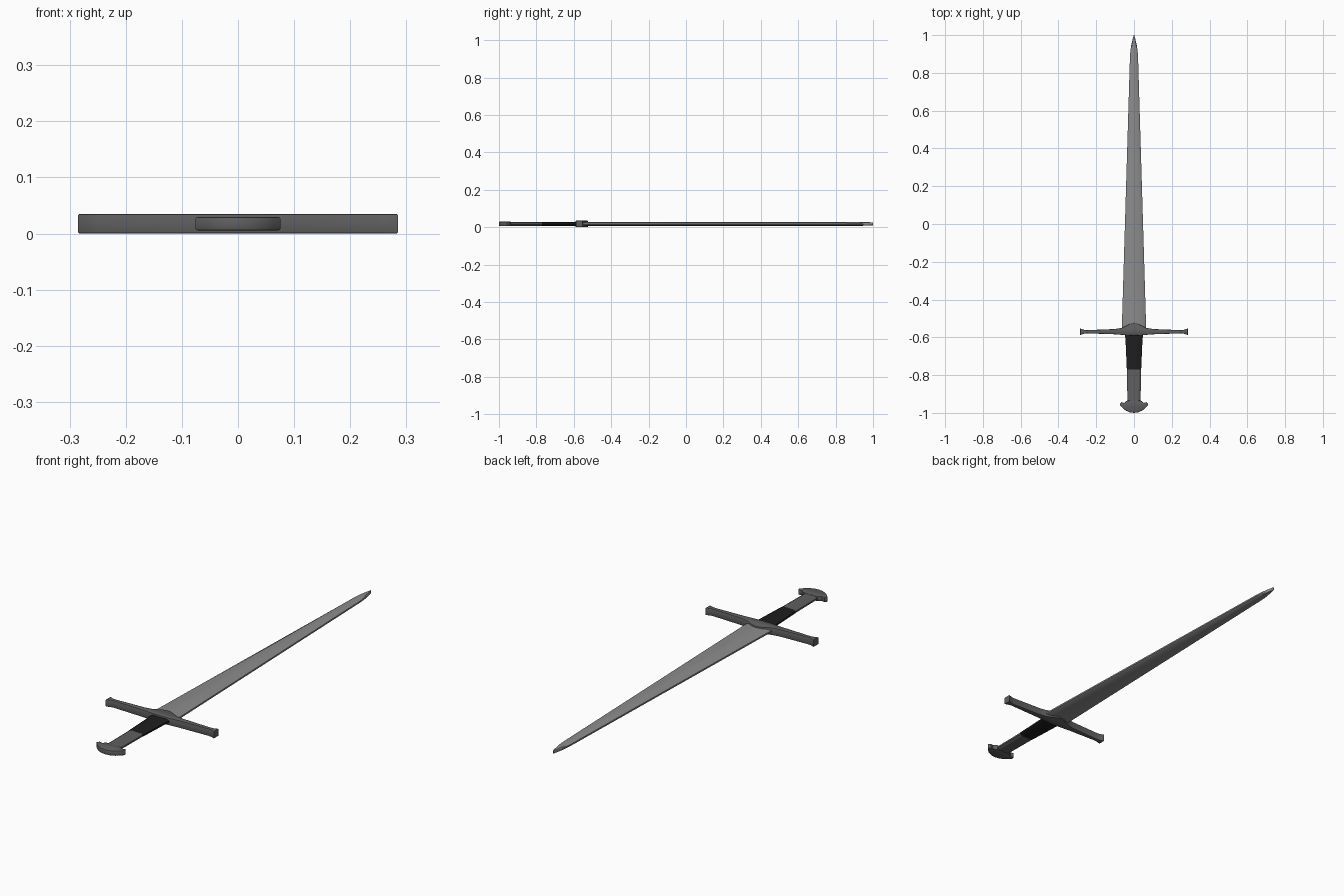
import bpy, bmesh

if "Cube" in bpy.data.objects:
    bpy.data.objects.remove(bpy.data.objects["Cube"])

ZC = 0.0175  # mid height of the lying sword


def material(name, rgb):
    m = bpy.data.materials.new(name)
    m.diffuse_color = (*rgb, 1)
    m.use_nodes = True
    m.node_tree.nodes["Principled BSDF"].inputs["Base Color"].default_value = m.diffuse_color
    return m


steel = material("blade steel", (0.26, 0.26, 0.26))
iron = material("dark iron", (0.115, 0.115, 0.115))
leather = material("black leather", (0.013, 0.013, 0.013))


def finish(bm, name, mat, angle=0.5):
    bmesh.ops.recalc_face_normals(bm, faces=bm.faces)
    me = bpy.data.meshes.new(name)
    bm.to_mesh(me)
    bm.free()
    me.materials.append(mat)
    ob = bpy.data.objects.new(name, me)
    bpy.context.collection.objects.link(ob)
    bpy.ops.object.select_all(action='DESELECT')
    ob.select_set(True)
    bpy.context.view_layer.objects.active = ob
    bpy.ops.object.shade_smooth_by_angle(angle=angle)
    return ob


def loft(name, mat, section, stations):
    """Sweep a unit section (x, z) along y; stations are (y, half width, half height)."""
    bm = bmesh.new()
    rings = [[bm.verts.new((sx * w, y, ZC + sz * h)) for sx, sz in section]
             for y, w, h in stations]
    n = len(section)
    for a, b in zip(rings, rings[1:]):
        for i in range(n):
            bm.faces.new((a[i], a[(i + 1) % n], b[(i + 1) % n], b[i]))
    bm.faces.new(rings[0])
    bm.faces.new(rings[-1])
    return finish(bm, name, mat)


def plate(name, mat, half, h, bevel):
    """Extrude an outline given for x >= 0, mirrored across x = 0, and bevel its rims."""
    outline = half + [(-x, y) for x, y in reversed(half) if x > 0]
    bm = bmesh.new()
    face = bm.faces.new([bm.verts.new((x, y, ZC - h)) for x, y in outline])
    ext = bmesh.ops.extrude_face_region(bm, geom=[face])
    bmesh.ops.translate(bm, vec=(0, 0, 2 * h),
                        verts=[v for v in ext['geom'] if isinstance(v, bmesh.types.BMVert)])
    rims = [e for e in bm.edges if abs(e.verts[0].co.z - e.verts[1].co.z) < 1e-6]
    bmesh.ops.bevel(bm, geom=rims, offset=bevel, segments=2, profile=0.5, affect='EDGES')
    return finish(bm, name, mat)


# Blade: flattened section with blunt edges and a slight central ridge
blade_section = [(1, -0.35), (1, 0.35), (0.75, 0.8), (0, 1), (-0.75, 0.8),
                 (-1, 0.35), (-1, -0.35), (-0.75, -0.8), (0, -1), (0.75, -0.8)]
loft("blade", steel, blade_section,
     [(-0.57, 0.065, 0.011), (0.9, 0.021, 0.010), (0.94, 0.016, 0.010),
      (0.98, 0.007, 0.009), (1.0, 0.0015, 0.008)])

# Cross guard: pointed centre, tapering arms, flared ends
plate("cross_guard", iron,
      [(0, -0.59), (0.05, -0.588), (0.1, -0.584), (0.25, -0.579), (0.265, -0.581),
       (0.285, -0.588), (0.285, -0.553), (0.265, -0.56), (0.25, -0.562),
       (0.1, -0.556), (0.065, -0.55), (0.025, -0.53), (0, -0.524)],
      0.0175, 0.003)

# Grip: leather upper part and iron lower part
grip_section = [(1, -0.4), (1, 0.4), (0.7, 1), (-0.7, 1),
                (-1, 0.4), (-1, -0.4), (-0.7, -1), (0.7, -1)]
loft("leather_grip", leather, grip_section,
     [(-0.77, 0.038, 0.0105), (-0.61, 0.045, 0.0105), (-0.58, 0.05, 0.0105)])
loft("lower_grip", iron, grip_section,
     [(-0.95, 0.035, 0.010), (-0.77, 0.037, 0.010)])

# Pommel: crescent cap
plate("pommel", iron,
      [(0, -1.0), (0.022, -0.997), (0.045, -0.987), (0.062, -0.973), (0.076, -0.956),
       (0.068, -0.943), (0.052, -0.947), (0.037, -0.935), (0, -0.935)],
      0.012, 0.004)
